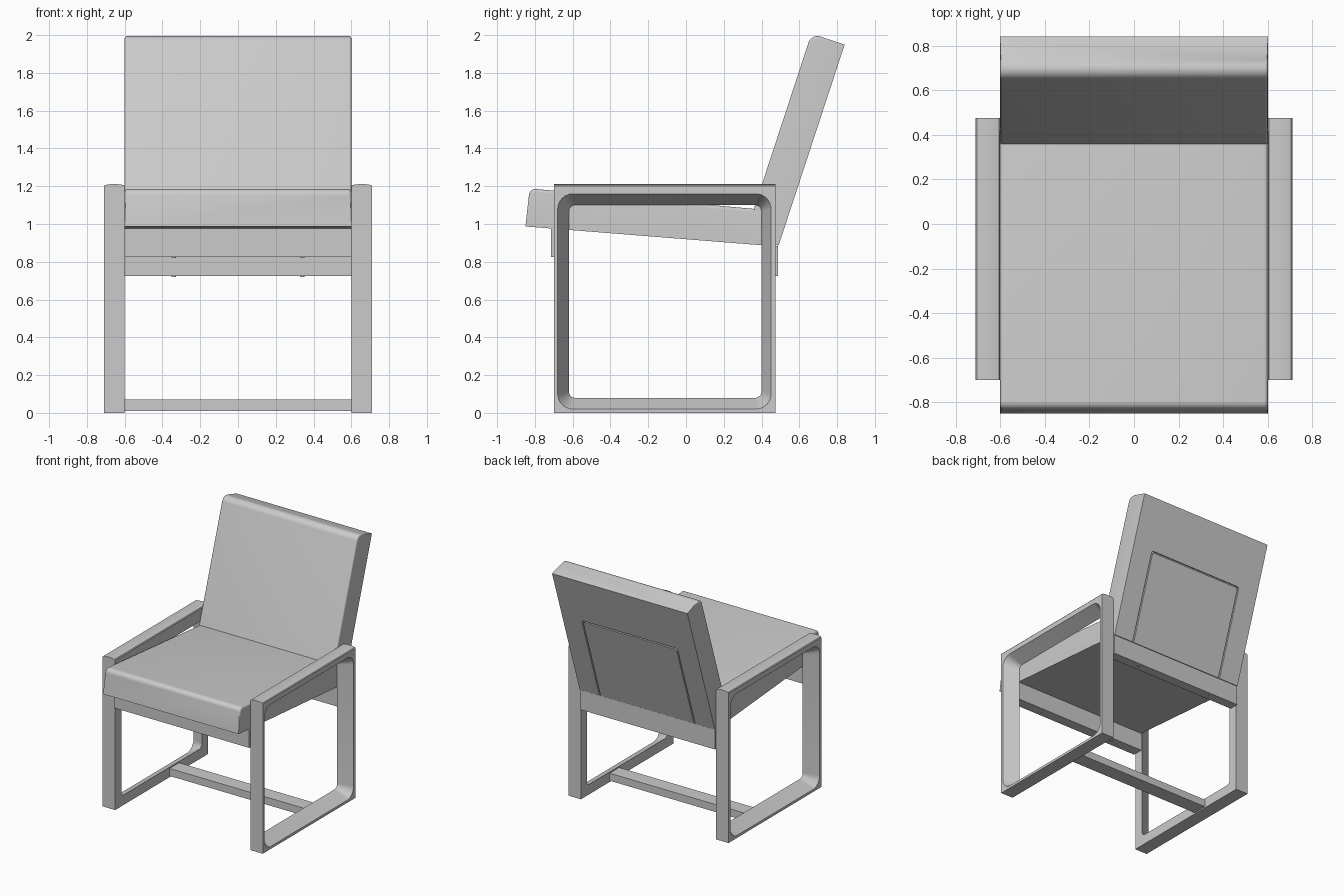
import bpy, bmesh, math
from mathutils import Vector

if "Cube" in bpy.data.objects:
    bpy.data.objects.remove(bpy.data.objects["Cube"])


def rounded(corners, segs=8):
    """Polygon from (a, b, radius) corners, each corner turned into an arc."""
    out = []
    for i, (a, b, r) in enumerate(corners):
        p = Vector((a, b))
        if r == 0:
            out.append(p)
            continue
        d0 = (Vector(corners[i - 1][:2]) - p).normalized()
        d1 = (Vector(corners[(i + 1) % len(corners)][:2]) - p).normalized()
        half = d0.angle(d1) / 2
        c = p + (d0 + d1).normalized() * (r / math.sin(half))
        s = p + d0 * (r / math.tan(half)) - c
        e = p + d1 * (r / math.tan(half)) - c
        turn = s.angle_signed(e)
        for k in range(segs + 1):
            t = -turn * k / segs
            out.append(c + Vector((s.x * math.cos(t) - s.y * math.sin(t),
                                   s.x * math.sin(t) + s.y * math.cos(t))))
    return out


def rect(a0, a1, b0, b1, r=0):
    return rounded([(a0, b0, r), (a1, b0, r), (a1, b1, r), (a0, b1, r)])


def loft(name, prof0, prof1, x0, x1, soft=None, radius=0.02):
    """Solid between two y-z profiles; 'soft' picks rim edges to round."""
    bm = bmesh.new()
    r0 = [bm.verts.new((x0, *p)) for p in prof0]
    r1 = [bm.verts.new((x1, *p)) for p in prof1]
    n = len(r0)
    bm.faces.new(r0)
    bm.faces.new(r1)
    for i in range(n):
        j = (i + 1) % n
        bm.faces.new((r0[i], r0[j], r1[j], r1[i]))
    bmesh.ops.recalc_face_normals(bm, faces=bm.faces)
    if soft:
        edges = [e for e in bm.edges
                 if abs(e.verts[0].co.x - e.verts[1].co.x) < 1e-5
                 and all(soft(v.co) for v in e.verts)]
        bmesh.ops.bevel(bm, geom=edges, offset=radius, segments=5,
                        profile=0.5, affect='EDGES', clamp_overlap=True)
    me = bpy.data.meshes.new(name)
    bm.to_mesh(me)
    bm.free()
    ob = bpy.data.objects.new(name, me)
    bpy.context.collection.objects.link(ob)
    return ob


def prism(name, prof, x0, x1, **kw):
    return loft(name, prof, prof, x0, x1, **kw)


def modify(ob, kind, **settings):
    m = ob.modifiers.new(kind.title(), kind)
    for k, v in settings.items():
        setattr(m, k, v)
    return m


def cut(ob, cutter):
    modify(ob, 'BOOLEAN', object=cutter, operation='DIFFERENCE', solver='EXACT')
    bpy.context.view_layer.objects.active = ob
    bpy.ops.object.modifier_apply(modifier="Boolean")
    bpy.data.objects.remove(cutter)


def smooth(ob):
    bpy.ops.object.select_all(action='DESELECT')
    ob.select_set(True)
    bpy.context.view_layer.objects.active = ob
    bpy.ops.object.shade_smooth_by_angle(angle=math.radians(35))


# Side frames: slab with a rounded opening that flares outward
frame = prism("side_frames", rect(-0.70, 0.475, 0, 1.18), 0.60, 0.71)
cut(frame, loft("opening_cutter", rect(-0.615, 0.395, 0.085, 1.095, 0.03),
                rect(-0.685, 0.455, 0.015, 1.165, 0.085), 0.59, 0.72))
modify(frame, 'MIRROR')
smooth(frame)

# Armrest caps with a gently crowned top
bm = bmesh.new()
section = [(0.60, 1.18), (0.71, 1.18), (0.71, 1.20), (0.705, 1.206), (0.685, 1.21),
           (0.655, 1.212), (0.625, 1.21), (0.605, 1.206), (0.60, 1.20)]
base = bm.faces.new([bm.verts.new((x, -0.70, z)) for x, z in section])
ext = bmesh.ops.extrude_face_region(bm, geom=[base], use_keep_orig=True)
bmesh.ops.translate(bm, vec=(0, 1.175, 0),
                    verts=[g for g in ext["geom"] if isinstance(g, bmesh.types.BMVert)])
bmesh.ops.recalc_face_normals(bm, faces=bm.faces)
me = bpy.data.meshes.new("armrest_caps")
bm.to_mesh(me)
bm.free()
caps = bpy.data.objects.new("armrest_caps", me)
bpy.context.collection.objects.link(caps)
modify(caps, 'MIRROR')
smooth(caps)

# Front and rear seat rails, floor stretcher
prism("front_rail", [(-0.715, 0.825), (-0.63, 0.825), (-0.63, 0.972), (-0.715, 0.978)], -0.6, 0.6)
prism("rear_rail", [(0.41, 0.725), (0.487, 0.725), (0.487, 0.883), (0.41, 0.887)], -0.6, 0.6)
prism("floor_stretcher", rect(-0.01, 0.11, 0.01, 0.07), -0.61, 0.61)

# Screw heads under the rails
for y, z in ((-0.672, 0.824), (0.448, 0.724)):
    for x in (-0.34, 0.34):
        bpy.ops.mesh.primitive_cylinder_add(vertices=16, radius=0.012, depth=0.008,
                                            location=(x, y, z))
        bpy.context.object.name = "rail_screw"

# Seat cushion: wedge profile, rounded along the top and front rim
seat_prof = rounded([(-0.85, 0.987, 0), (0.47, 0.882, 0), (0.47, 1.07, 0), (-0.828, 1.188, 0.035)])
seat = prism("seat_cushion", seat_prof, -0.6, 0.6,
             soft=lambda c: c.z > 1.05, radius=0.018)
smooth(seat)

# Backrest, built upright and then reclined
H, T, B = 1.121, 0.185, 0.014
cushion = prism("back_cushion",
                rounded([(-T, 0, 0), (-B, 0, 0), (-B, H, 0), (-T, H, 0.05)]), -0.6, 0.6,
                soft=lambda c: c.y < -0.16 or (c.z > H - 0.06 and c.y < -0.1), radius=0.018)
board = prism("back_board", rect(-B, 0, 0, H), -0.6, 0.6)


def panel(name, w, h, y0, y1, z0):
    """Upright panel with rounded top corners, outline in x-z."""
    ob = prism(name, rounded([(-w, z0, 0), (w, z0, 0), (w, h, 0.02), (-w, h, 0.02)]), y0, y1)
    for v in ob.data.vertices:
        y, x, z = v.co
        v.co = (x, y, z)
    ob.data.flip_normals()
    return ob


cut(board, panel("panel_cutter", 0.425, 0.725, -0.05, 0.05, -0.05))
inset = panel("back_panel", 0.414, 0.714, -B, 0, 0)
for ob in (cushion, board, inset):
    ob.location = (0, 0.49, 0.885)
    ob.rotation_euler.x = -math.atan2(0.35, 1.065)
    smooth(ob)
